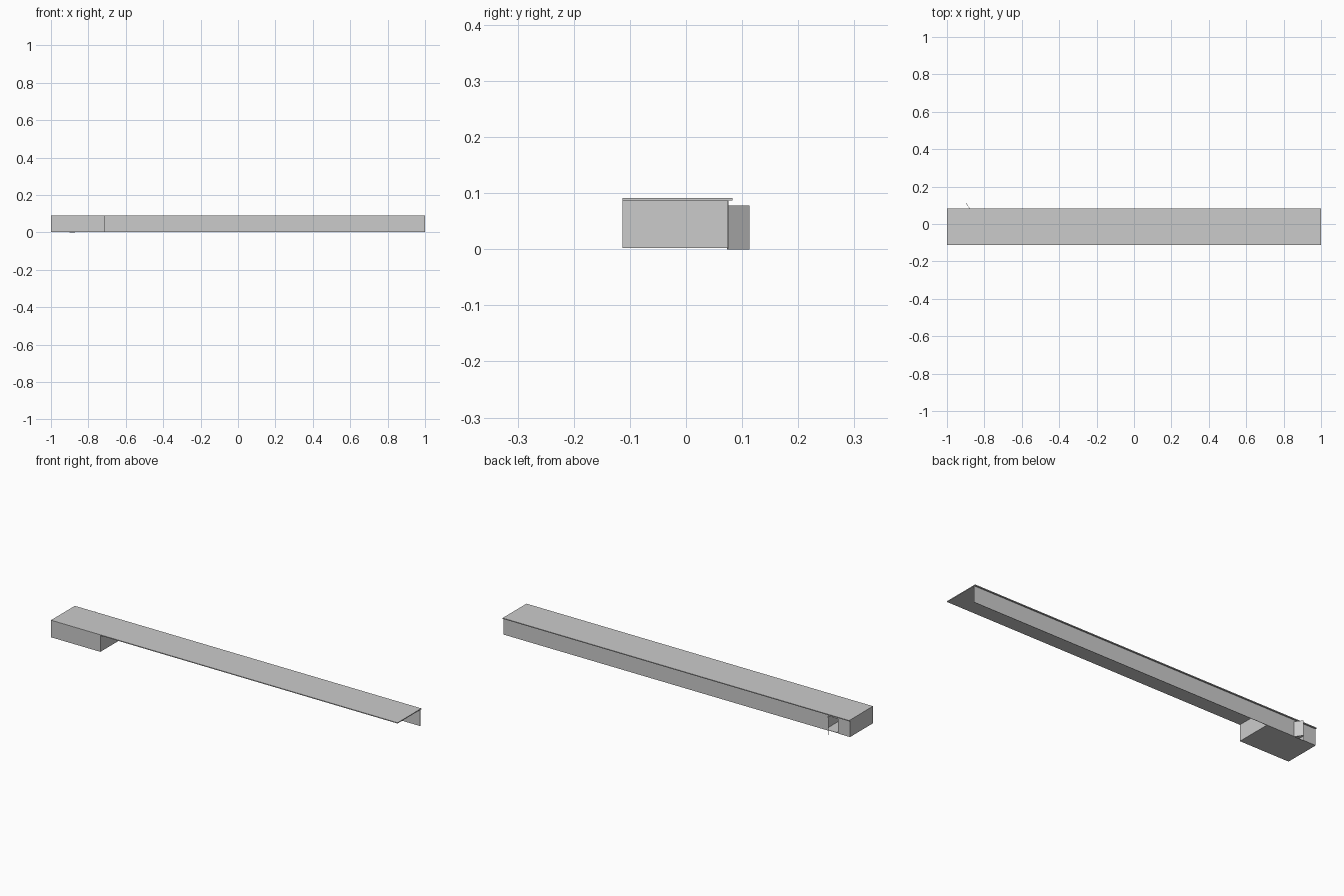
import bpy
from math import atan2
from mathutils import Vector

cube = bpy.data.objects.get("Cube")
if cube:
    bpy.data.objects.remove(cube, do_unlink=True)

grey = bpy.data.materials.new("light grey")
grey.use_nodes = True
colour = (0.6, 0.6, 0.6, 1)
grey.diffuse_color = colour
grey.node_tree.nodes["Principled BSDF"].inputs["Base Color"].default_value = colour


def box(name, low, high):
    """Axis-aligned box between two corners."""
    low, high = Vector(low), Vector(high)
    bpy.ops.mesh.primitive_cube_add(size=1, location=(low + high) / 2)
    ob = bpy.context.object
    ob.name = name
    ob.scale = high - low
    bpy.ops.object.transform_apply(location=False, rotation=False, scale=True)
    ob.data.materials.append(grey)
    return ob


FRONT, BACK, BASE, UNDER, TOP = -0.113, 0.076, 0.002, 0.0867, 0.091
DIVIDER, CABINET_END = -0.857, -0.715
DOOR_LEFT, DOOR_RIGHT, DOOR_TOP = -0.872, -0.93, 0.078
SHEET = 0.002

# Long worktop, overhanging the back
box("worktop", (-1, FRONT, UNDER), (1, 0.083, TOP))

# Back wall in panels, with a doorway near one end
seams = [DOOR_LEFT, -0.155, 0.413, 0.56, 1]
for i, (a, b) in enumerate(zip(seams, seams[1:])):
    box(f"back_panel_{i + 1}", (a, BACK - SHEET, BASE), (b, BACK, UNDER))
box("end_back_panel", (-1, BACK - SHEET, BASE), (DOOR_RIGHT, BACK, UNDER))
box("door_header", (DOOR_RIGHT, BACK - SHEET, DOOR_TOP), (DOOR_LEFT, BACK, UNDER))

# Closed cabinet
box("closed_cabinet", (DIVIDER, FRONT, BASE), (CABINET_END, BACK - SHEET, UNDER))

# Hollow cabinet behind the doorway
inner = BACK - SHEET
box("cabinet_floor", (-1, FRONT, BASE), (DIVIDER, inner, BASE + SHEET))
box("cabinet_front", (-1, FRONT, BASE + SHEET), (DIVIDER, FRONT + SHEET, UNDER))
box("cabinet_side", (-1, FRONT + SHEET, BASE + SHEET), (-1 + SHEET, inner, UNDER))

# Door standing ajar
hinge, tip = Vector((DOOR_LEFT, BACK - 0.002)), Vector((-0.899, 0.1125))
swing = tip - hinge
door = box("open_door", (-swing.length / 2, -SHEET / 2, 0),
           (swing.length / 2, SHEET / 2, DOOR_TOP))
door.location = (*((hinge + tip) / 2), DOOR_TOP / 2)
door.rotation_euler.z = atan2(swing.y, swing.x)
